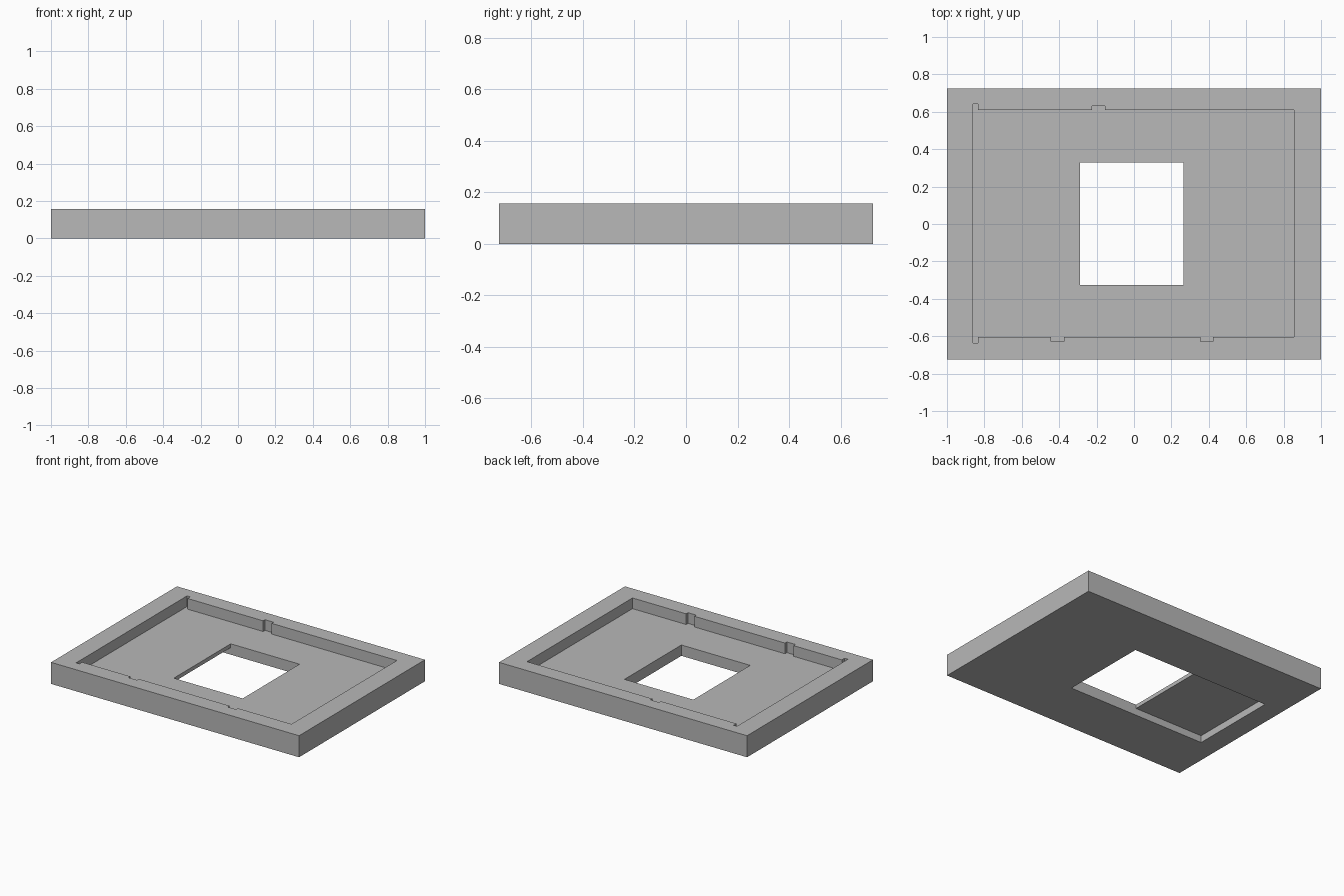
import bpy
import bmesh

cube = bpy.data.objects.get("Cube")
if cube:
    bpy.data.objects.remove(cube, do_unlink=True)

# Material
grey = bpy.data.materials.new("plain_grey")
grey.use_nodes = True
colour = (0.48, 0.48, 0.48, 1)
grey.diffuse_color = colour
grey.node_tree.nodes["Principled BSDF"].inputs["Base Color"].default_value = colour


def prism(name, outline, low, high):
    """Extrude a flat outline between two heights."""
    bm = bmesh.new()
    base = bm.faces.new([bm.verts.new((x, y, low)) for x, y in outline])
    top = bmesh.ops.extrude_face_region(bm, geom=[base])["geom"]
    verts = [v for v in top if isinstance(v, bmesh.types.BMVert)]
    bmesh.ops.translate(bm, verts=verts, vec=(0, 0, high - low))
    bmesh.ops.recalc_face_normals(bm, faces=bm.faces)
    mesh = bpy.data.meshes.new(name)
    bm.to_mesh(mesh)
    bm.free()
    mesh.materials.append(grey)
    obj = bpy.data.objects.new(name, mesh)
    bpy.context.collection.objects.link(obj)
    return obj


def rect(x0, x1, y0, y1):
    return [(x0, y0), (x1, y0), (x1, y1), (x0, y1)]


def notch(x0, x1, wall, depth):
    return [(x0, wall), (x0, depth), (x1, depth), (x1, wall)]


HEIGHT, FLOOR, CEILING = 0.157, 0.079, 0.051
LEFT, RIGHT, FRONT, BACK = -0.86, 0.855, -0.605, 0.61
SLOT = -0.833

# Frame block
frame = prism("frame", rect(-1, 1, -0.725, 0.725), 0, HEIGHT)

# Top tray outline with corner slots and small notches in its walls
tray = [(LEFT, -0.637), (SLOT, -0.637), (SLOT, FRONT)]
tray += notch(-0.445, -0.375, FRONT, -0.627)
tray += notch(0.355, 0.423, FRONT, -0.627)
tray += [(RIGHT, FRONT), (RIGHT, BACK)]
tray += notch(-0.155, -0.225, BACK, 0.632)
tray += [(SLOT, BACK), (SLOT, 0.642), (LEFT, 0.642)]

# Tray, underside pocket and window cutters
cutters = [
    prism("tray_cutter", tray, FLOOR, HEIGHT + 0.1),
    prism("pocket_cutter", rect(-0.85, 0.1, -0.325, 0.33), -0.1, CEILING),
    prism("window_cutter", rect(-0.29, 0.265, -0.325, 0.33), -0.1, HEIGHT + 0.1),
]
for cutter in cutters:
    cutter.hide_render = True
    cut = frame.modifiers.new(cutter.name, "BOOLEAN")
    cut.operation = "DIFFERENCE"
    cut.solver = "EXACT"
    cut.object = cutter

# Bake the cuts and drop the cutters
graph = bpy.context.evaluated_depsgraph_get()
baked = bpy.data.meshes.new_from_object(frame.evaluated_get(graph))
frame.modifiers.clear()
frame.data = baked
for cutter in cutters:
    bpy.data.objects.remove(cutter, do_unlink=True)
